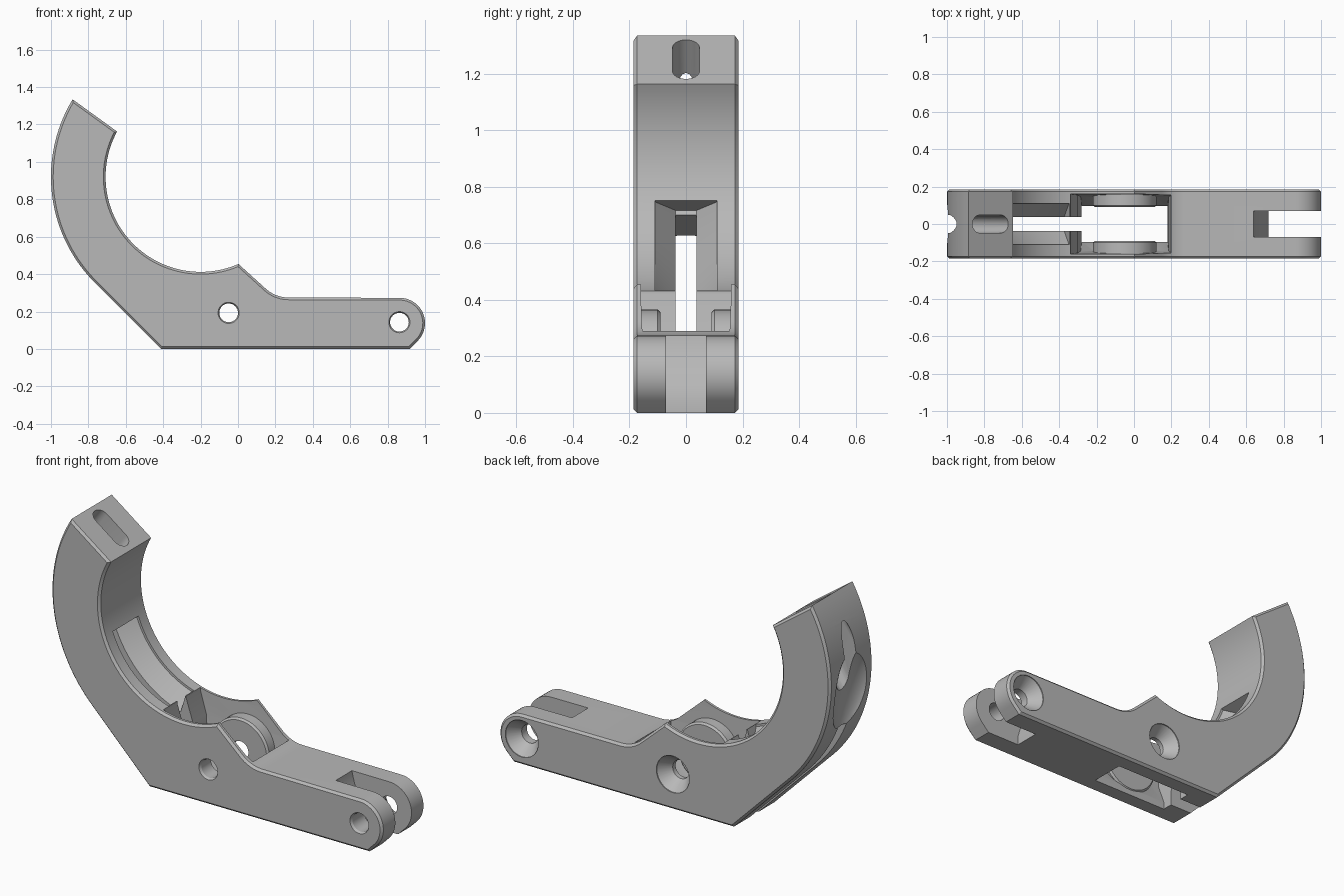
import bpy, bmesh, math
from mathutils import Vector, Matrix

if "Cube" in bpy.data.objects:
    bpy.data.objects.remove(bpy.data.objects["Cube"])

grey = bpy.data.materials.new("satin_grey")
grey.diffuse_color = (0.48, 0.48, 0.48, 1)
grey.use_nodes = True
grey.node_tree.nodes["Principled BSDF"].inputs["Base Color"].default_value = grey.diffuse_color

CX, CZ = -0.2, 0.92            # centre of the hook curve
RI, RO, W = 0.508, 0.80, 0.185


def arc(cx, cz, r, a0, a1, n):
    return [(cx + r * math.cos(math.radians(a0 + (a1 - a0) * i / n)),
             cz + r * math.sin(math.radians(a0 + (a1 - a0) * i / n))) for i in range(n + 1)]


def finish(name, bm):
    bmesh.ops.recalc_face_normals(bm, faces=bm.faces)
    me = bpy.data.meshes.new(name)
    bm.to_mesh(me)
    bm.free()
    me.materials.append(grey)
    ob = bpy.data.objects.new(name, me)
    bpy.context.collection.objects.link(ob)
    return ob


def loft(name, sections):
    """Closed skin through rings of equal point count."""
    bm = bmesh.new()
    rings = [[bm.verts.new(p) for p in s] for s in sections]
    n = len(rings[0])
    for a, b in zip(rings, rings[1:]):
        for i in range(n):
            j = (i + 1) % n
            bm.faces.new((a[i], a[j], b[j], b[i]))
    bm.faces.new(rings[0])
    bm.faces.new(rings[-1])
    return finish(name, bm)


def prism(name, pts, y0, y1):
    return loft(name, [[(x, y, z) for x, z in pts] for y in (y0, y1)])


def cone(name, x, z, rings, n=32):
    return loft(name, [[(px, y, pz) for px, pz in arc(x, z, r, 0, 360 - 360 / n, n - 1)]
                       for y, r in rings])


# hook body with an arm, rounded at the pivot end
outline = arc(CX, CZ, RO, 148.8, 225, 36)
outline += [(-0.412, 0.0), (0.918, 0.0)]
outline += arc(0.865, 0.138, 0.135, -45, 90, 20)
outline += arc(0.27, 0.455, 0.18, -90, -132, 8)
outline += arc(CX, CZ, RI, 293.5, 151.5, 56)
body = prism("hook_body", outline, -W, W)

# chamfer the rims
bm = bmesh.new()
bm.from_mesh(body.data)
rims = [e for e in bm.edges if abs(e.verts[0].co.y - e.verts[1].co.y) < 1e-5]
bmesh.ops.bevel(bm, geom=rims, offset=0.012, segments=1, affect='EDGES')
bmesh.ops.recalc_face_normals(bm, faces=bm.faces)
bm.to_mesh(body.data)
bm.free()


def combine(tool, op='DIFFERENCE'):
    mod = body.modifiers.new("cut", 'BOOLEAN')
    mod.operation, mod.solver, mod.object = op, 'EXACT', tool
    bpy.context.view_layer.objects.active = body
    bpy.ops.object.modifier_apply(modifier=mod.name)
    bpy.data.objects.remove(tool)


# central pocket, narrowing downwards
def rect(x0, x1, h, z):
    return [(x0, -h, z), (x1, -h, z), (x1, h, z), (x0, h, z)]


combine(loft("pocket_cutter", [rect(-0.28, 0.18, 0.095, -0.1), rect(-0.28, 0.18, 0.095, 0.04),
                               rect(-0.285, 0.185, 0.145, 0.16), rect(-0.30, 0.20, 0.155, 0.30),
                               rect(-0.34, 0.225, 0.16, 0.42), rect(-0.34, 0.225, 0.16, 0.7)]))

# round bosses either side of the middle hole
for s in (-1, 1):
    combine(cone("boss", -0.05, 0.195, [(s * 0.09, 0.16), (s * 0.10, 0.17), (s * 0.17, 0.17)], 48), 'UNION')

# funnel groove along the inside of the curve
groove = []
for i in range(25):
    a = math.radians(199.5 + 54 * i / 24)
    groove.append([(CX + r * math.cos(a), y, CZ + r * math.sin(a))
                   for r, y in ((0.45, -0.11), (0.45, 0.11), (0.52, 0.11),
                                (0.61, 0.038), (0.61, -0.038), (0.52, -0.11))])
combine(loft("groove_cutter", groove))

# narrow slot through the heel
combine(prism("slot_cutter", [(-0.60, 0.77), (-1.1, 0.56), (-1.1, -0.1), (-0.2, -0.1), (-0.2, 0.6)],
              -0.038, 0.038))

# fork at the pivot end
combine(prism("fork_cutter", [(0.64, 0.4), (0.64, 0.27), (0.655, 0.21), (0.68, 0.15), (0.705, 0.10),
                              (0.72, 0.05), (0.72, -0.1), (1.2, -0.1), (1.2, 0.4)], -0.07, 0.07))

# pin holes, countersunk at the back
for x, z in ((-0.05, 0.193), (0.863, 0.143)):
    combine(cone("hole_cutter", x, z, [(-0.2, 0.065), (-0.173, 0.05), (0.115, 0.05),
                                       (0.18, 0.10), (0.2, 0.10)]))

# finger scoop in the outer curve
bm = bmesh.new()
bmesh.ops.create_uvsphere(bm, u_segments=40, v_segments=24, radius=1)
bmesh.ops.transform(bm, verts=bm.verts, matrix=Matrix.Translation((-1.01, 0, 0.82))
                    @ Matrix.Rotation(math.radians(-7), 4, 'Y') @ Matrix.Diagonal((0.075, 0.14, 0.26, 1)))
combine(finish("scoop_cutter", bm))

# rounded slot from the tip out to the scoop
u = Vector((0.81, 0, -0.59)).normalized()
n = Vector((0.59, 0, 0.81)).normalized()
c = Vector((-0.768, 0, 1.25))
stadium = arc(0.07, 0, 0.048, -90, 90, 12) + arc(-0.07, 0, 0.048, 90, 270, 12)
combine(loft("tip_slot_cutter", [[c + u * p + Vector((0, q, 0)) + n * d for p, q in stadium]
                                 for d in (0.1, -0.7)]))

for o in bpy.context.selected_objects:
    o.select_set(False)
body.select_set(True)
bpy.context.view_layer.objects.active = body
bpy.ops.object.shade_smooth_by_angle(angle=math.radians(25))
